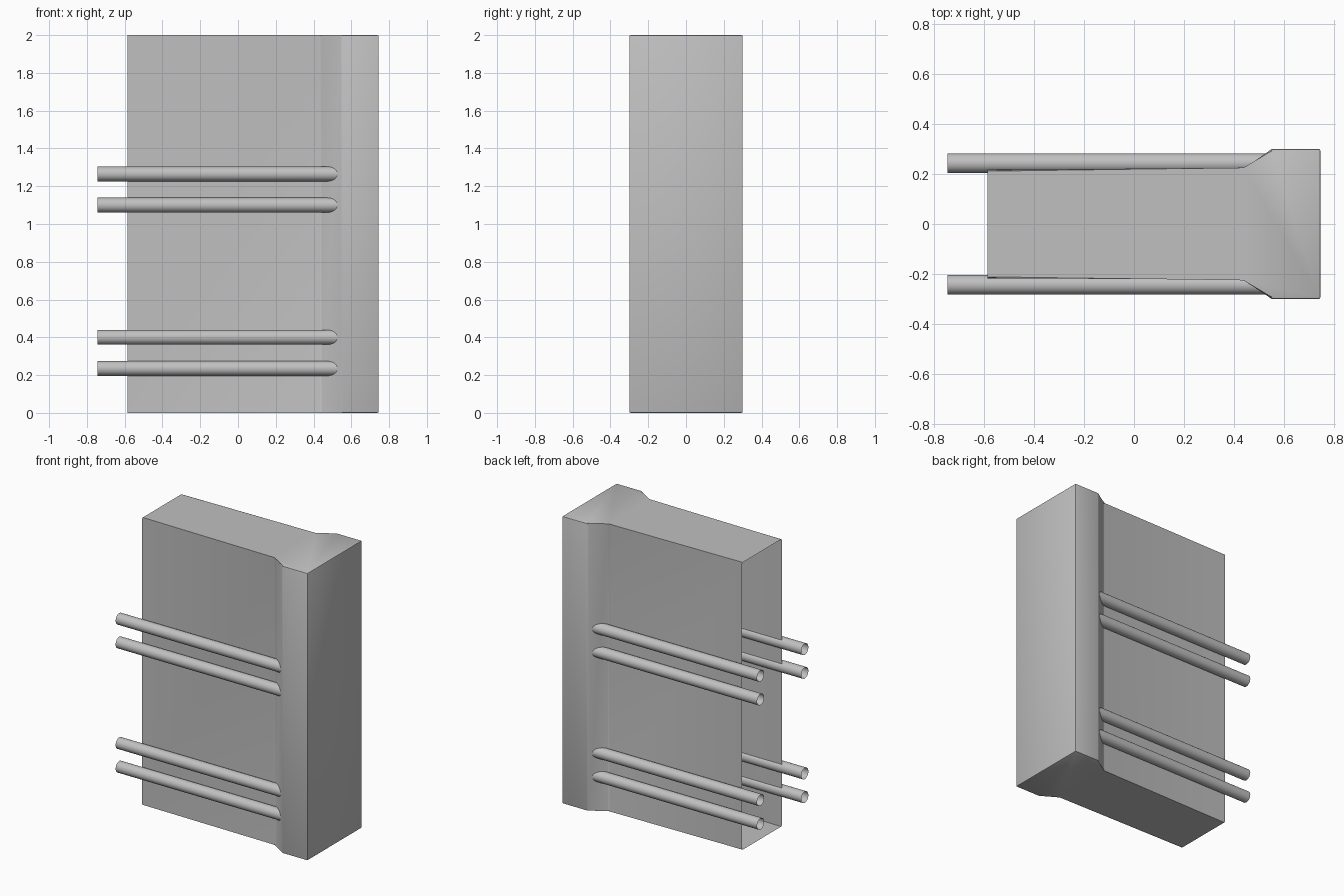
import bpy
import bmesh
import math
from mathutils import Matrix

old = bpy.data.objects.get("Cube")
if old:
    bpy.data.objects.remove(old, do_unlink=True)

HEIGHT = 2.0
ROD_HEIGHTS = (0.235, 0.4, 1.1, 1.265)
ROD_RADIUS = 0.039
ROD_Y = 0.243
ROD_START, ROD_END = -0.745, 0.525

grey = bpy.data.materials.new("plain grey")
grey.use_nodes = True
colour = (0.53, 0.53, 0.53, 1)
grey.diffuse_color = colour
grey.node_tree.nodes["Principled BSDF"].inputs["Base Color"].default_value = colour


def make_object(name, bm):
    mesh = bpy.data.meshes.new(name)
    bm.to_mesh(mesh)
    bm.free()
    obj = bpy.data.objects.new(name, mesh)
    bpy.context.collection.objects.link(obj)
    mesh.materials.append(grey)
    return obj


def shade(obj):
    bpy.ops.object.select_all(action="DESELECT")
    obj.select_set(True)
    bpy.context.view_layer.objects.active = obj
    bpy.ops.object.shade_smooth_by_angle(angle=math.radians(30))


# Hollow case: flared profile extruded upward, open at the narrow end
half = [(-0.585, 0.218), (0.44, 0.218), (0.55, 0.3), (0.745, 0.3)]
profile = [(x, -y) for x, y in half] + half[::-1]
bm = bmesh.new()
bottom = [bm.verts.new((x, y, 0)) for x, y in profile]
top = [bm.verts.new((x, y, HEIGHT)) for x, y in profile]
bm.faces.new(bottom[::-1])
bm.faces.new(top)
for i in range(len(profile) - 1):
    bm.faces.new((bottom[i], bottom[i + 1], top[i + 1], top[i]))

# Slightly softened edges, leaving the open rim crisp
edges = [e for e in bm.edges if len(e.link_faces) == 2]
bmesh.ops.bevel(bm, geom=edges, offset=0.007, segments=2, profile=0.5,
                affect="EDGES")
shade(make_object("case", bm))


# Open tubes half sunk into both broad walls, ending in the flare
def tube(name, y, z):
    bm = bmesh.new()
    place = (Matrix.Translation(((ROD_START + ROD_END) / 2, y, z))
             @ Matrix.Rotation(math.pi / 2, 4, "Y"))
    bmesh.ops.create_cone(bm, cap_ends=False, segments=32,
                          radius1=ROD_RADIUS, radius2=ROD_RADIUS,
                          depth=ROD_END - ROD_START, matrix=place)
    shade(make_object(name, bm))


for side, y in (("front", -ROD_Y), ("back", ROD_Y)):
    for number, z in enumerate(ROD_HEIGHTS, 1):
        tube(f"{side}_tube_{number}", y, z)
